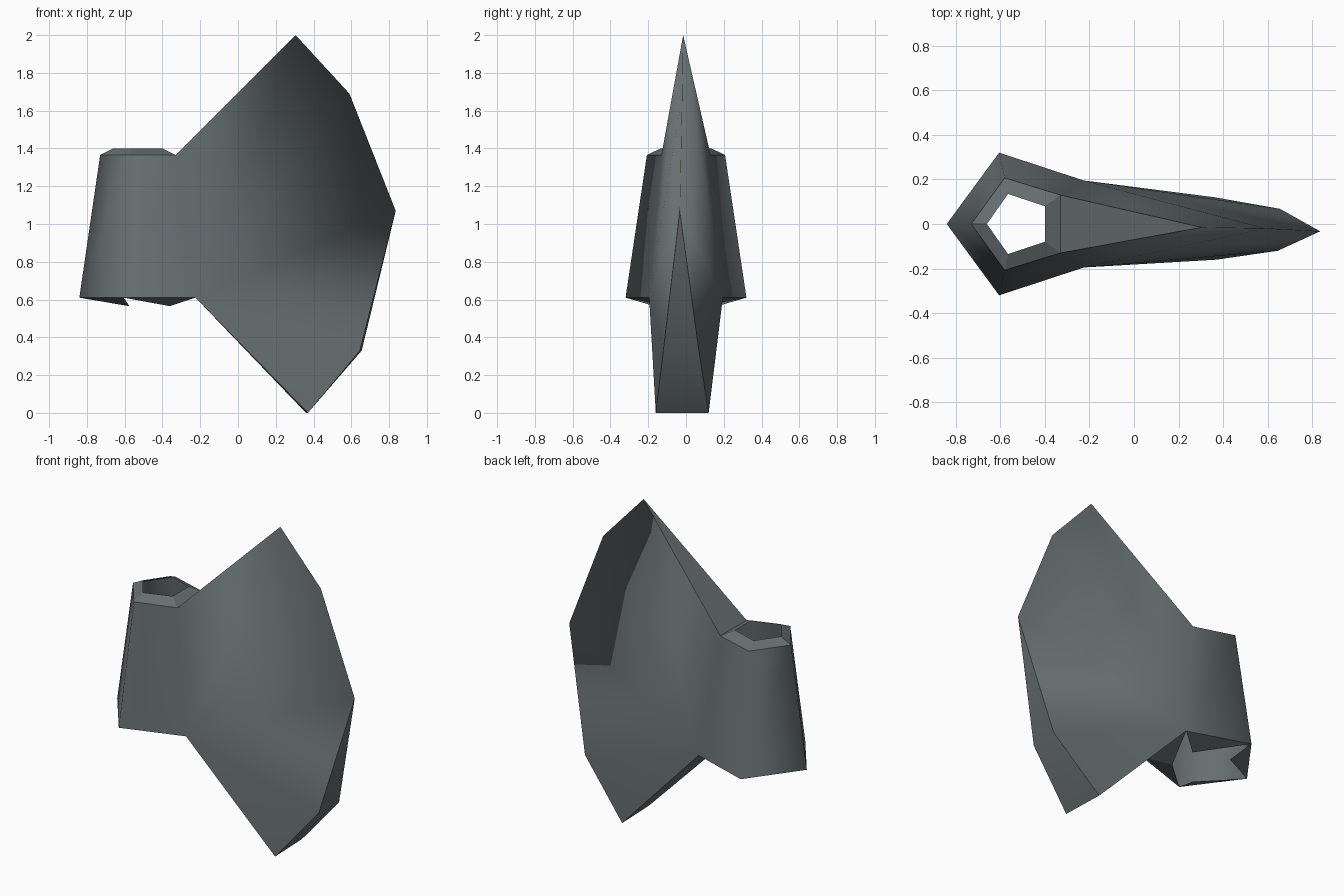
import bpy, bmesh, math

if "Cube" in bpy.data.objects:
    bpy.data.objects.remove(bpy.data.objects["Cube"])

mat = bpy.data.materials.new("dark steel")
mat.diffuse_color = (0.135, 0.16, 0.165, 1)
mat.use_nodes = True
mat.node_tree.nodes["Principled BSDF"].inputs["Base Color"].default_value = mat.diffuse_color

bm = bmesh.new()


def ring(nose, shoulder, neck, z):
    """Five-sided socket outline, mirrored across y; starts at the nose."""
    pts = [(nose, 0)] + [(shoulder[0], -shoulder[1]), (neck[0], -neck[1]), neck, shoulder]
    return [bm.verts.new((x, y, z)) for x, y in pts]


def v(x, y, z):
    return bm.verts.new((x, y, z))


# socket outlines
low = ring(-0.84, (-0.605, 0.32), (-0.225, 0.195), 0.61)
high = ring(-0.73, (-0.58, 0.207), (-0.33, 0.13), 1.365)
lip = ring(-0.66, (-0.565, 0.135), (-0.40, 0.08), 1.40)
under = ring(-0.66, (-0.575, 0.165), (-0.36, 0.09), 0.565)

# blade outline: single points on the sharp edge, pairs on the thick lower edge
top, upper, front = v(0.305, -0.015, 2.0), v(0.59, -0.02, 1.69), v(0.835, -0.033, 1.07)
toe = [v(0.37, -0.16, 0), v(0.36, 0.12, 0)]
heel = [v(0.645, -0.12, 0.33), v(0.655, 0.068, 0.33)]

# socket walls (open towards the blade) and the sloped rim
rim = []
for i in range(5):
    j = (i + 1) % 5
    if i != 2:
        bm.faces.new((low[i], low[j], high[j], high[i]))
    rim.append(bm.faces.new((high[i], high[j], lip[j], lip[i])))

# jagged flaps below the socket opening
flaps = [(0, 1, 1), (1, 2, 2), (2, 3, 2), (3, 4, 3), (4, 0, 4)]
for a, b, tip in flaps:
    rim.append(bm.faces.new((low[b], low[a], under[tip])))

# blade sides, fanned from the lower neck corner
for side, k in ((0, 2), (1, 3)):
    outline = [toe[side], heel[side], front, upper, top, high[k]]
    for a, b in zip(outline, outline[1:]):
        tri = (low[k], a, b)
        bm.faces.new(tri if side == 0 else tri[::-1])

# blade top, underside and blunt lower front
bm.faces.new((high[2], top, high[3]))
bm.faces.new((low[3], toe[1], toe[0], low[2]))
bm.faces.new((toe[0], toe[1], heel[1], heel[0]))
bm.faces.new((heel[0], heel[1], front))

for p in [p for p in bm.verts if not p.link_faces]:
    bm.verts.remove(p)

# smooth shading, creased at the rims and strong corners
bm.normal_update()
cutting = [{top, upper}, {upper, front}]
for f in bm.faces:
    f.smooth = True
for e in bm.edges:
    crease = e.calc_face_angle(math.pi) > math.radians(73) and set(e.verts) not in cutting
    e.smooth = not (crease or any(f in rim for f in e.link_faces))

mesh = bpy.data.meshes.new("axe_head")
bm.to_mesh(mesh)
bm.free()
mesh.materials.append(mat)
obj = bpy.data.objects.new("axe_head", mesh)
bpy.context.collection.objects.link(obj)
